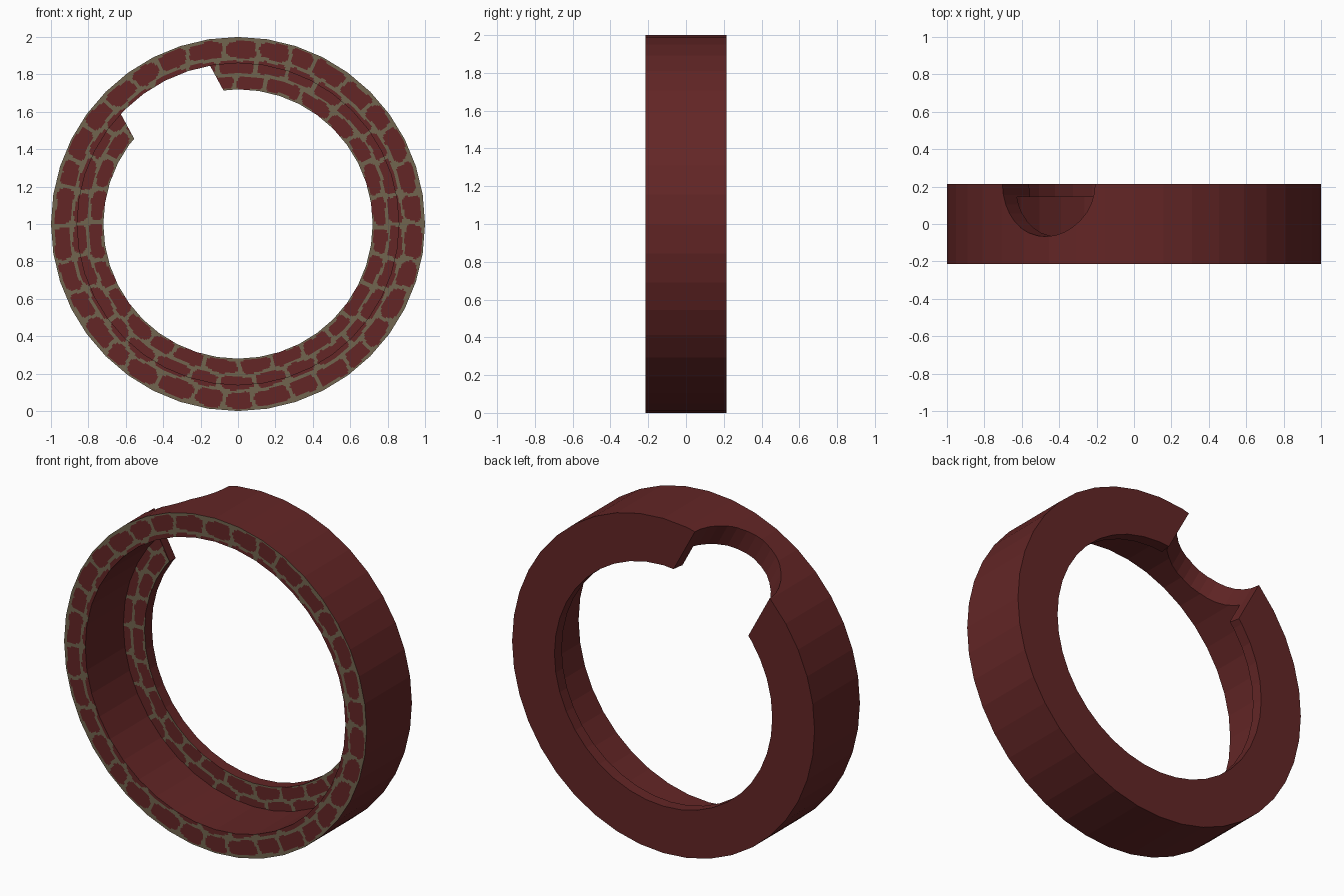
import bpy, bmesh, math, random
from mathutils import Matrix, Vector

if "Cube" in bpy.data.objects:
    bpy.data.objects.remove(bpy.data.objects["Cube"])

random.seed(4)
SIDES, SUB = 40, 16            # visible facets, paint cells per facet
R_OUT, R_STEP, R_IN = 1.0, 0.86, 0.72
HALF, LIP = 0.214, 0.145       # half depth, front of the back lip
STEPS = 16                     # paint cells across each front face


def material(name, colour):
    m = bpy.data.materials.new(name)
    m.diffuse_color = (*colour, 1)
    m.use_nodes = True
    m.node_tree.nodes["Principled BSDF"].inputs["Base Color"].default_value = m.diffuse_color
    return m


brick = material("brick red", (0.125, 0.019, 0.019))
mortar = material("mortar grey brown", (0.165, 0.128, 0.078))

# Brick rows: inner radius, outer radius, brick edges as angles
def row(r0, r1, count):
    pitch = 2 * math.pi / count
    edges = [(i + random.uniform(-0.15, 0.15)) * pitch for i in range(count)]
    return r0, r1, edges + [edges[0] + 2 * math.pi]


rows = [row(0.727, 0.797, 28), row(0.812, 0.882, 30), row(0.897, 0.985, 34)]


def is_brick(r, a):
    """Rounded, slightly wobbly brick test in polar coordinates."""
    r += 0.006 * math.sin(9 * a) + 0.004 * math.sin(31 * a + 40 * r)
    a += 0.006 * math.sin(60 * r + 7 * a)
    for r0, r1, edges in rows:
        if not r0 <= r <= r1:
            continue
        a = edges[0] + (a - edges[0]) % (2 * math.pi)
        for e0, e1 in zip(edges, edges[1:]):
            if e0 <= a < e1:
                mid = (r0 + r1) / 2
                half_len = (e1 - e0) / 2 * mid - 0.010
                u = abs(a - (e0 + e1) / 2) * mid / half_len
                v = abs(r - mid) / ((r1 - r0) / 2)
                return u ** 5 + v ** 4 < 1
    return False


# Ring cross-section: front face, recess wall, lip face, bore, back
def span(r0, r1, y):
    return [(r0 + (r1 - r0) * i / STEPS, y) for i in range(STEPS + 1)]


profile = span(R_OUT, R_STEP, -HALF) + span(R_STEP, R_IN, LIP)
profile += [(R_IN, HALF), (R_OUT, HALF)]

bm = bmesh.new()
count = SIDES * SUB
facet = 2 * math.pi / SIDES
loops = []
for i in range(count):
    a = 2 * math.pi * i / count
    chord = math.cos(facet / 2) / math.cos((i % SUB) / SUB * facet - facet / 2)
    loops.append([bm.verts.new((r * chord * math.cos(a), y, 1 + r * chord * math.sin(a)))
                  for r, y in profile])
for i in range(count):
    p, q = loops[i], loops[(i + 1) % count]
    for j in range(len(profile)):
        k = (j + 1) % len(profile)
        f = bm.faces.new((p[j], p[k], q[k], q[j]))
        if k and profile[j][1] == profile[k][1] and profile[j][1] < HALF:
            r = (profile[j][0] + profile[k][0]) / 2
            f.material_index = 0 if is_brick(r, 2 * math.pi * (i + 0.5) / count) else 1
bmesh.ops.recalc_face_normals(bm, faces=bm.faces)
mesh = bpy.data.meshes.new("brick_ring")
bm.to_mesh(mesh)
bm.free()
mesh.materials.append(brick)
mesh.materials.append(mortar)
ring = bpy.data.objects.new("brick_ring", mesh)
bpy.context.collection.objects.link(ring)

# Round notch drilled radially through the back edge
angle = math.radians(118.4)
radial = Vector((math.cos(angle), 0, math.sin(angle)))
bm = bmesh.new()
bmesh.ops.create_cone(bm, cap_ends=True, segments=32, radius1=0.281, radius2=0.281, depth=0.8)
bm.transform(Matrix.Translation(Vector((0, HALF, 1)) + radial * 0.85)
             @ radial.to_track_quat('Z', 'Y').to_matrix().to_4x4()
             @ Matrix.Rotation(0.013, 4, 'Z'))
cut_mesh = bpy.data.meshes.new("notch_cutter")
bm.to_mesh(cut_mesh)
bm.free()
cut_mesh.materials.append(brick)
cutter = bpy.data.objects.new("notch_cutter", cut_mesh)
bpy.context.collection.objects.link(cutter)
cutter.hide_render = True

mod = ring.modifiers.new("notch", 'BOOLEAN')
mod.operation = 'DIFFERENCE'
mod.solver = 'EXACT'
mod.object = cutter
bpy.context.view_layer.objects.active = ring
ring.select_set(True)
bpy.ops.object.modifier_apply(modifier=mod.name)
bpy.data.objects.remove(cutter)
